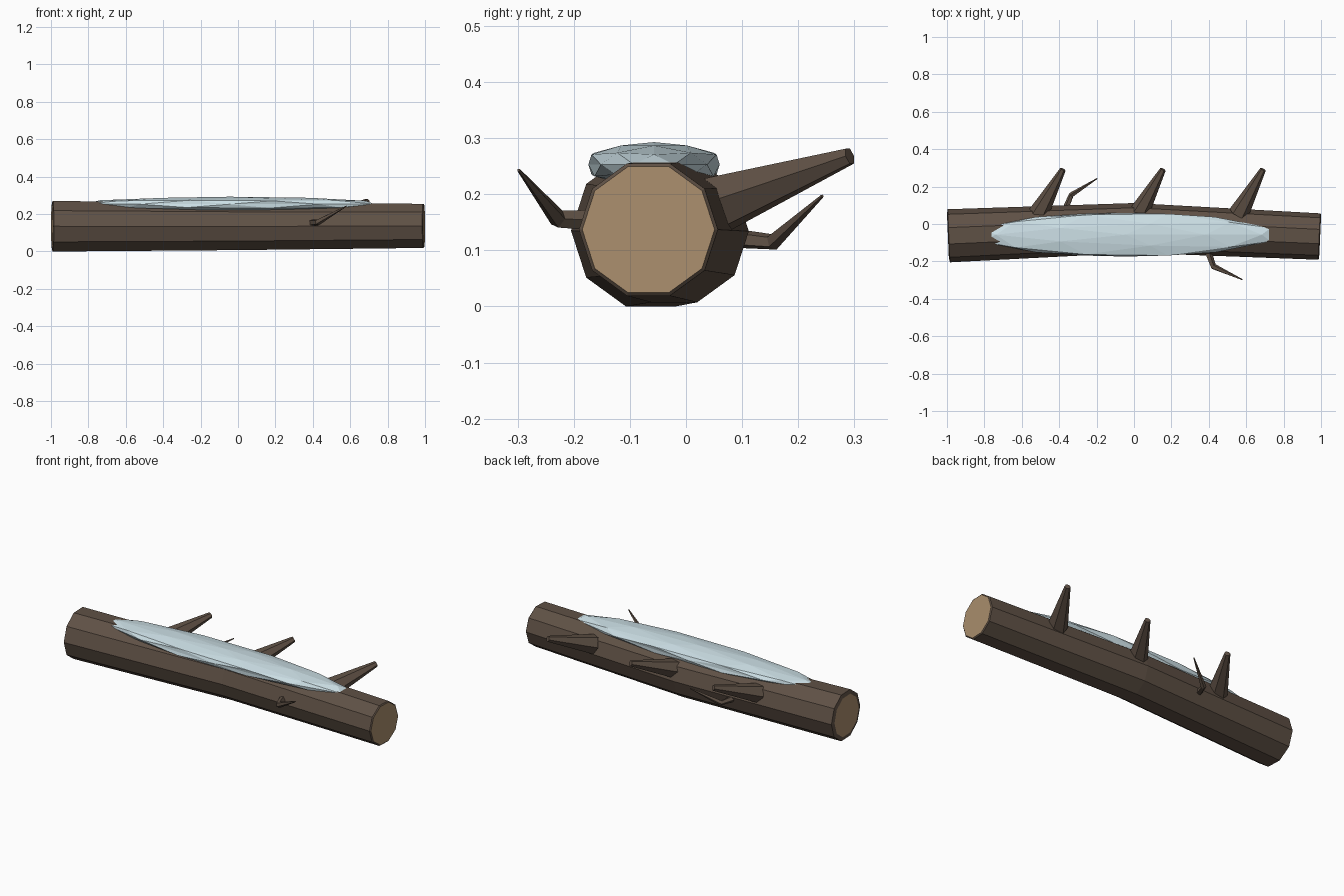
import bpy, bmesh, math
from mathutils import Vector

cube = bpy.data.objects.get("Cube")
if cube:
    bpy.data.objects.remove(cube, do_unlink=True)


def material(name, rgb):
    m = bpy.data.materials.new(name)
    m.use_nodes = True
    m.diffuse_color = (*rgb, 1)
    m.node_tree.nodes["Principled BSDF"].inputs["Base Color"].default_value = (*rgb, 1)
    return m


BARK = material("dark_bark", (0.115, 0.082, 0.06))
WOOD = material("cut_wood", (0.41, 0.275, 0.155))
SNOW = material("pale_snow", (0.62, 0.76, 0.81))


def finish(name, bm, *mats):
    bmesh.ops.recalc_face_normals(bm, faces=bm.faces)
    me = bpy.data.meshes.new(name)
    bm.to_mesh(me)
    bm.free()
    for m in mats:
        me.materials.append(m)
    ob = bpy.data.objects.new(name, me)
    bpy.context.collection.objects.link(ob)
    return ob


def skin(bm, rings):
    """Join rings of points with quads and close both ends."""
    rows = [[bm.verts.new(p) for p in ring] for ring in rings]
    n = len(rows[0])
    for a, b in zip(rows, rows[1:]):
        for i in range(n):
            j = (i + 1) % n
            bm.faces.new((a[i], a[j], b[j], b[i]))
    return [bm.faces.new(rows[0]), bm.faces.new(rows[-1])]


def ring(centre, direction, radius, sides, turn=0.0):
    """Polygon across a direction, with its second axis leaning upwards."""
    d = Vector(direction).normalized()
    u = Vector((0, 0, 1)).cross(d).normalized()
    v = d.cross(u)
    steps = [turn + math.tau * i / sides for i in range(sides)]
    return [Vector(centre) + radius * (math.cos(a) * u + math.sin(a) * v) for a in steps]


def branch(name, points, radii, sides):
    pts = [Vector(p) for p in points]
    last = len(pts) - 1
    rings = []
    for i, (p, r) in enumerate(zip(pts, radii)):
        d = pts[min(i + 1, last)] - pts[max(i - 1, 0)]
        rings.append(ring(p, d, r, sides))
    bm = bmesh.new()
    skin(bm, rings)
    return finish(name, bm, BARK)


# Slightly bent, tapering ten-sided log with raised cut ends
left_dir, right_dir = (1, 0.042, 0), (1, -0.046, 0.003)
sections = [
    ((-0.995, -0.063, 0.135), left_dir, 0.119),
    ((-0.99, -0.063, 0.135), left_dir, 0.142),
    ((0, -0.021, 0.134), (1, 0, 0), 0.133),
    ((0.99, -0.067, 0.137), right_dir, 0.124),
    ((0.995, -0.067, 0.137), right_dir, 0.118),
]
bm = bmesh.new()
for end in skin(bm, [ring(c, d, r, 10) for c, d, r in sections]):
    end.material_index = 1
finish("log", bm, BARK, WOOD)

# Three thick broken stubs along the back
for label, x in (("right", -0.51), ("middle", 0.025), ("left", 0.56)):
    branch(label + "_stub",
           [(x, 0.055, 0.182), (x + 0.13, 0.292, 0.268)], [0.055, 0.016], 6)

# Thin bent twigs, one on each side
branch("front_twig",
       [(0.385, -0.12, 0.152), (0.425, -0.228, 0.156), (0.58, -0.298, 0.243)],
       [0.021, 0.017, 0.003], 5)
branch("back_twig",
       [(-0.365, 0.08, 0.122), (-0.335, 0.155, 0.115), (-0.197, 0.243, 0.197)],
       [0.018, 0.015, 0.003], 5)

# Faceted snow cover, flattened and partly sunk into the log
bm = bmesh.new()
bmesh.ops.create_icosphere(bm, subdivisions=2, radius=1)
for v in bm.verts:
    if 0.2 < abs(v.co.z) < 0.6:
        v.co.y *= 1.12  # steeper sides
    v.co = Vector((-0.045 + 0.815 * v.co.x, -0.057 + 0.117 * v.co.y, 0.253 + 0.04 * v.co.z))
finish("snow_cover", bm, SNOW)
